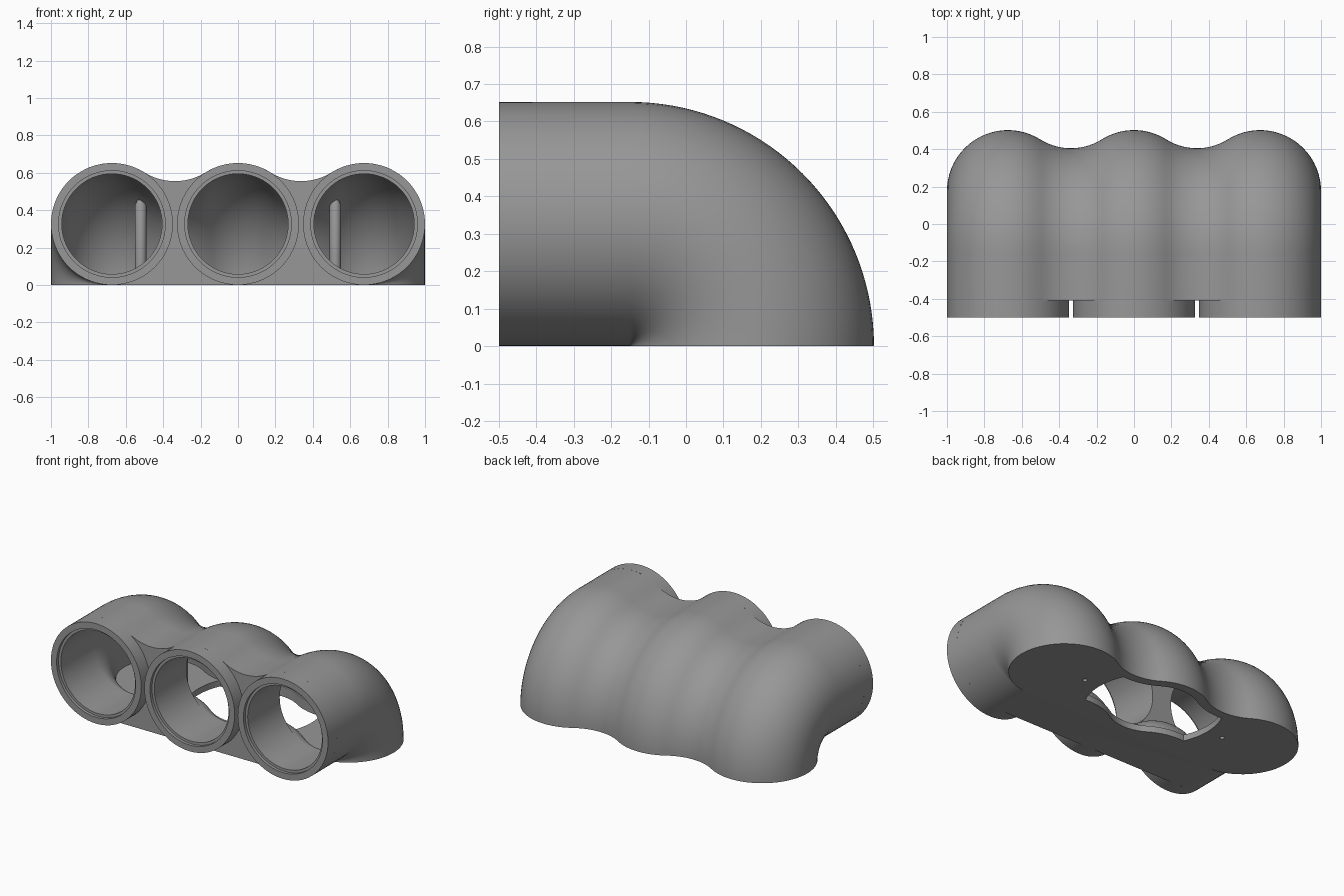
import bpy, bmesh, math
from mathutils import Vector, Matrix

if "Cube" in bpy.data.objects:
    bpy.data.objects.remove(bpy.data.objects["Cube"])

PITCH, R, BORE = 0.674, 0.326, 0.268      # tube spacing, outer and inner radius
FRONT, WEB, AXIS = -0.5, -0.41, -0.15     # tube mouth, web face, bend axis (y)
FIL, FILZ = 0.308, 0.863                  # concave fillet between tubes
MID = AXIS + R                            # centre of the base opening (y)

grey = bpy.data.materials.new("grey plastic")
grey.diffuse_color = (0.31, 0.31, 0.31, 1)
grey.use_nodes = True
grey.node_tree.nodes["Principled BSDF"].inputs["Base Color"].default_value = grey.diffuse_color


def make(name, bm, helper=False):
    bmesh.ops.remove_doubles(bm, verts=bm.verts, dist=1e-5)
    bmesh.ops.dissolve_degenerate(bm, edges=bm.edges, dist=1e-6)
    bmesh.ops.recalc_face_normals(bm, faces=bm.faces)
    me = bpy.data.meshes.new(name)
    bm.to_mesh(me)
    bm.free()
    ob = bpy.data.objects.new(name, me)
    bpy.context.collection.objects.link(ob)
    me.materials.append(grey)
    ob.hide_render = helper
    return ob


def arc(cx, cz, r, a0, a1, n):
    return [(cx + r * math.cos(a0 + (a1 - a0) * i / n),
             cz + r * math.sin(a0 + (a1 - a0) * i / n)) for i in range(n + 1)]


def top_edge(r, end_angle):
    """Three lobes with fillets, from the right side over the top to the left."""
    f = FIL + R - r
    t = math.atan2(FILZ - R, PITCH / 2)   # direction of the tangent points
    pts = arc(PITCH, R, r, end_angle, math.pi - t, 36)
    pts += arc(PITCH / 2, FILZ, f, -t, -math.pi + t, 14)[1:]
    pts += arc(0, R, r, t, math.pi - t, 16)[1:]
    pts += arc(-PITCH / 2, FILZ, f, -t, -math.pi + t, 14)[1:]
    pts += arc(-PITCH, R, r, t, math.pi - end_angle, 36)[1:]
    return pts


def sweep(section, y0, steps=36):
    """Straight run followed by a quarter turn down to the base."""
    bm = bmesh.new()
    rings = [[bm.verts.new((x, y0, z)) for x, z in section]]
    for i in range(steps + 1):
        a = math.pi / 2 * i / steps
        rings.append([bm.verts.new((x, AXIS + z * math.sin(a), z * math.cos(a)))
                      for x, z in section])
    n = len(section)
    for a, b in zip(rings, rings[1:]):
        for i in range(n):
            j = (i + 1) % n
            bm.faces.new((a[i], a[j], b[j], b[i]))
    bm.faces.new(rings[0])
    bm.faces.new(rings[-1])
    return bm


def cylinder(name, r, a, b, seg=64, helper=True):
    a, b = Vector(a), Vector(b)
    bm = bmesh.new()
    rot = (b - a).to_track_quat('Z', 'Y').to_matrix().to_4x4()
    bmesh.ops.create_cone(bm, cap_ends=True, segments=seg, radius1=r, radius2=r,
                          depth=(b - a).length,
                          matrix=Matrix.Translation((a + b) / 2) @ rot)
    return make(name, bm, helper)


def apply_boolean(ob, cutter, op='DIFFERENCE'):
    m = ob.modifiers.new("cut", 'BOOLEAN')
    m.operation, m.solver, m.object = op, 'EXACT', cutter
    bpy.context.view_layer.update()
    dg = bpy.context.evaluated_depsgraph_get()
    me = bpy.data.meshes.new_from_object(ob.evaluated_get(dg))
    ob.modifiers.clear()
    ob.data = me
    bpy.data.objects.remove(cutter)


def smooth(ob):
    bpy.ops.object.select_all(action='DESELECT')
    ob.select_set(True)
    bpy.context.view_layer.objects.active = ob
    bpy.ops.object.shade_smooth_by_angle(angle=math.radians(30))


# Outer housing: lobed top, flat underside
body = make("housing", sweep(top_edge(R, -math.pi / 2), WEB))

# Joined cavity inside the bend, closed by a thin floor
upper = top_edge(BORE, 0)
inner = upper + [(x, 2 * R - z) for x, z in reversed(upper[1:-1])]
bm = sweep(inner, AXIS)
bmesh.ops.remove_doubles(bm, verts=bm.verts, dist=1e-5)
bmesh.ops.bisect_plane(bm, geom=bm.verts[:] + bm.edges[:] + bm.faces[:],
                       plane_co=(0, 0, 0.04), plane_no=(0, 0, 1), clear_inner=True)
bmesh.ops.holes_fill(bm, edges=[e for e in bm.edges if e.is_boundary], sides=0)
apply_boolean(body, make("cavity_cutter", bm, True))

# Round bores
for s in (-1, 0, 1):
    apply_boolean(body, cylinder("bore_cutter", BORE, (s * PITCH, -0.6, R),
                                 (s * PITCH, AXIS + 0.02, R), 72))

# Base opening: a round hole limited by the lobed cavity outline
bm = bmesh.new()
face = bm.faces.new([bm.verts.new((x, AXIS + z, -0.05)) for x, z in inner])
ext = bmesh.ops.extrude_face_region(bm, geom=[face])
bmesh.ops.translate(bm, vec=(0, 0, 0.11),
                    verts=[v for v in ext["geom"] if isinstance(v, bmesh.types.BMVert)])
opening = make("opening_cutter", bm, True)
apply_boolean(opening, cylinder("round_cutter", 0.41, (0, MID, -0.1), (0, MID, 0.1), 80),
              'INTERSECT')
apply_boolean(body, opening)

# Screw holes in the floor, with a post above each
for s, side in ((-1, "left"), (1, "right")):
    x = s * 0.52
    apply_boolean(body, cylinder("screw_cutter", 0.014, (x, MID, -0.05), (x, MID, 0.06), 16))
    bm = bmesh.new()
    prof = [(0, 0.035), (0.03, 0.035), (0.03, 0.43), (0.015, 0.46), (0, 0.47)]
    vs = [bm.verts.new((x + r, MID, z)) for r, z in prof]
    es = [bm.edges.new(p) for p in zip(vs, vs[1:])]
    bmesh.ops.spin(bm, geom=vs + es, cent=(x, MID, 0), axis=(0, 0, 1),
                   angle=2 * math.pi, steps=24)
    smooth(make(side + "_screw_post", bm))
smooth(body)

# Tube mouths: stepped collars in front of the web
for s, side in ((-1, "left"), (0, "middle"), (1, "right")):
    bm = bmesh.new()
    prof = [(R, WEB), (R, FRONT), (0.285, FRONT), (0.285, FRONT + 0.02),
            (BORE, FRONT + 0.02), (BORE, WEB)]
    vs = [bm.verts.new((s * PITCH + r, y, R)) for r, y in prof]
    es = [bm.edges.new(p) for p in zip(vs, vs[1:])]
    bmesh.ops.spin(bm, geom=vs + es, cent=(s * PITCH, 0, R), axis=(0, 1, 0),
                   angle=2 * math.pi, steps=72)
    smooth(make(side + "_tube_collar", bm))
